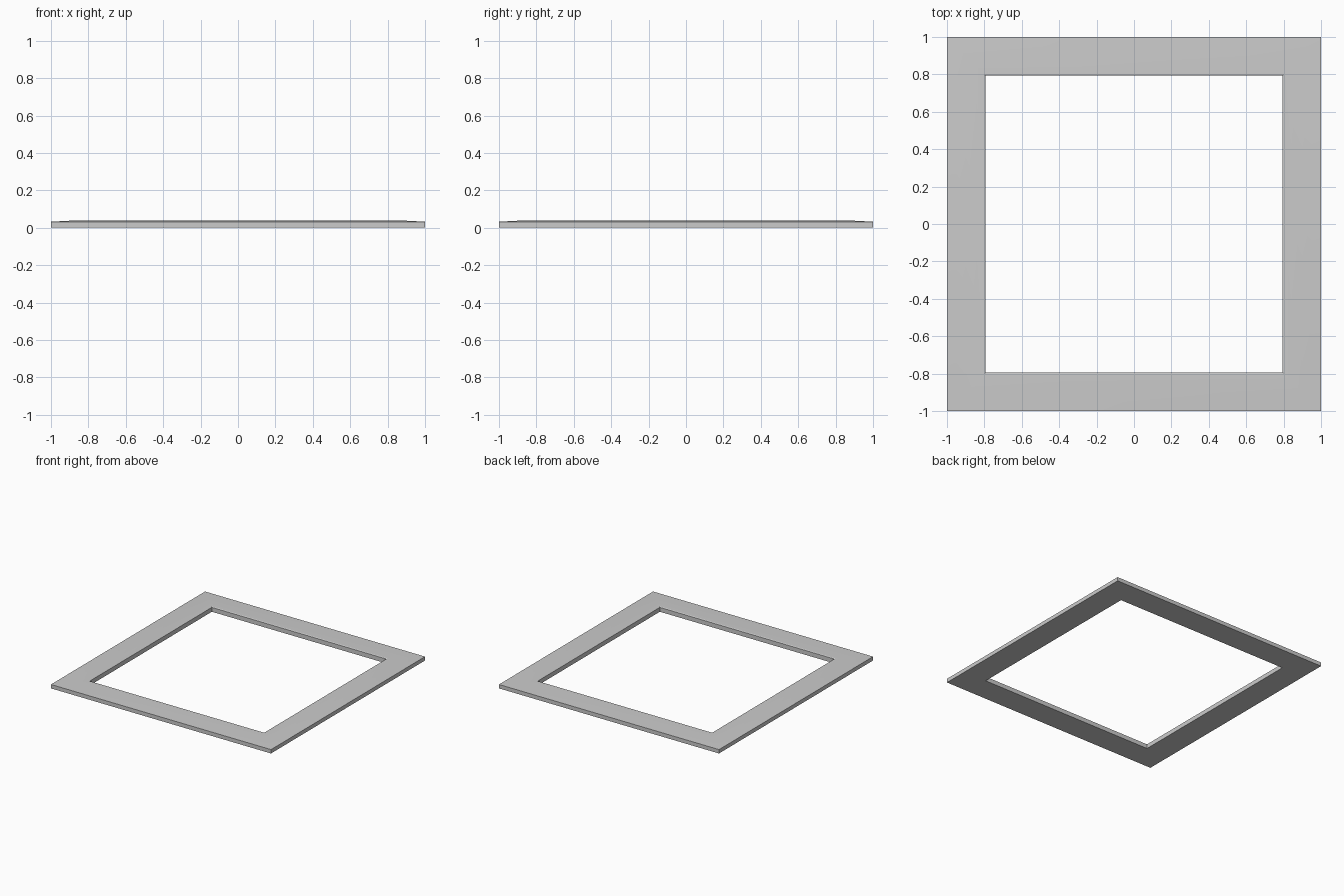
import bpy, bmesh

if "Cube" in bpy.data.objects:
    bpy.data.objects.remove(bpy.data.objects["Cube"])

# Cross-section of the moulding: (distance from centre, height)
PROFILE = [(1.0, 0.0), (1.0, 0.032), (0.95, 0.035), (0.90, 0.0375),
           (0.84, 0.04), (0.80, 0.04), (0.793, 0.036), (0.793, 0.0)]
CORNERS = [(-1, -1), (1, -1), (1, 1), (-1, 1)]

# Sweep the section around the four mitred corners
bm = bmesh.new()
rings = [[bm.verts.new((sx * d, sy * d, z)) for d, z in PROFILE]
         for sx, sy in CORNERS]
n = len(PROFILE)
for c in range(4):
    a, b = rings[c], rings[(c + 1) % 4]
    for i in range(n):
        j = (i + 1) % n
        bm.faces.new((a[i], b[i], b[j], a[j]))
bmesh.ops.recalc_face_normals(bm, faces=bm.faces)

mesh = bpy.data.meshes.new("square_frame")
bm.to_mesh(mesh)
bm.free()
frame = bpy.data.objects.new("square_frame", mesh)
bpy.context.collection.objects.link(frame)

# Soft shading over the gently crowned top, crisp walls and mitres
bpy.context.view_layer.objects.active = frame
frame.select_set(True)
bpy.ops.object.shade_smooth_by_angle(angle=0.5)
